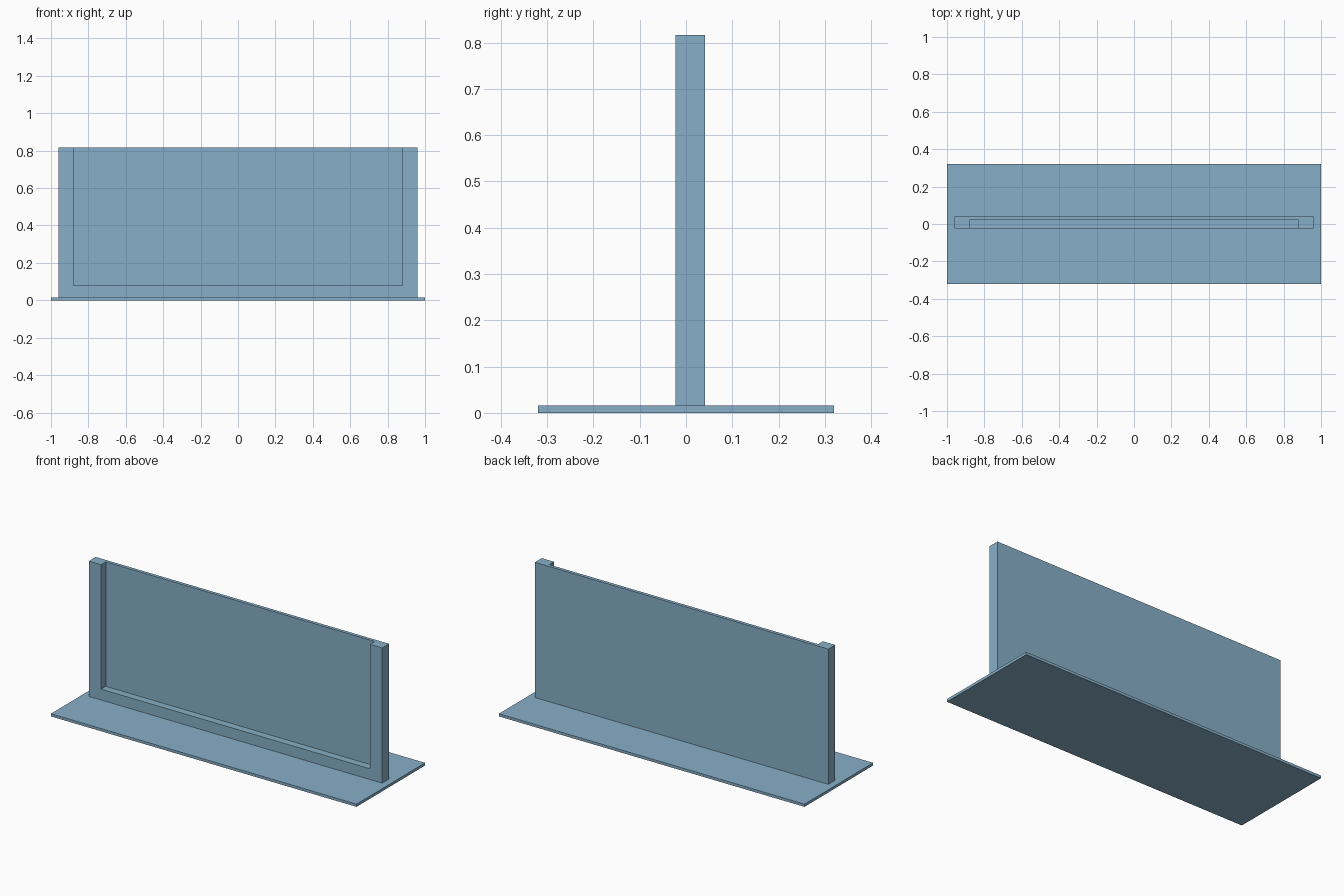
import bpy

if "Cube" in bpy.data.objects:
    bpy.data.objects.remove(bpy.data.objects["Cube"])

# Single flat colour
blue = bpy.data.materials.new("dusty blue")
blue.diffuse_color = (0.243, 0.429, 0.578, 1)
blue.use_nodes = True
blue.node_tree.nodes["Principled BSDF"].inputs["Base Color"].default_value = blue.diffuse_color


def box(name, x, y, z):
    """Axis-aligned box from (min, max) ranges."""
    bpy.ops.mesh.primitive_cube_add(size=1, location=[(a + b) / 2 for a, b in (x, y, z)])
    ob = bpy.context.object
    ob.name = name
    ob.scale = [b - a for a, b in (x, y, z)]
    bpy.ops.object.transform_apply(location=False, rotation=False, scale=True)
    ob.data.materials.append(blue)
    return ob


BASE_TOP, TOP = 0.016, 0.816
OUTER, INNER = 0.96, 0.88
FRONT, SEAM, PANEL, BACK = -0.023, 0.003, 0.021, 0.041

# Flat base plate and full-width back panel
box("base_plate", (-1, 1), (-0.32, 0.32), (0, BASE_TOP))
box("back_panel", (-OUTER, OUTER), (PANEL, BACK), (BASE_TOP, TOP))

# U-shaped frame in two layers: front trim and spacer behind it
for layer, y in (("front", (FRONT, SEAM)), ("spacer", (SEAM, PANEL))):
    box(layer + "_bottom_rail", (-INNER, INNER), y, (BASE_TOP, 0.08))
    for side, s in (("left", -1), ("right", 1)):
        x = tuple(sorted((s * INNER, s * OUTER)))
        box(f"{layer}_{side}_post", x, y, (BASE_TOP, TOP))
